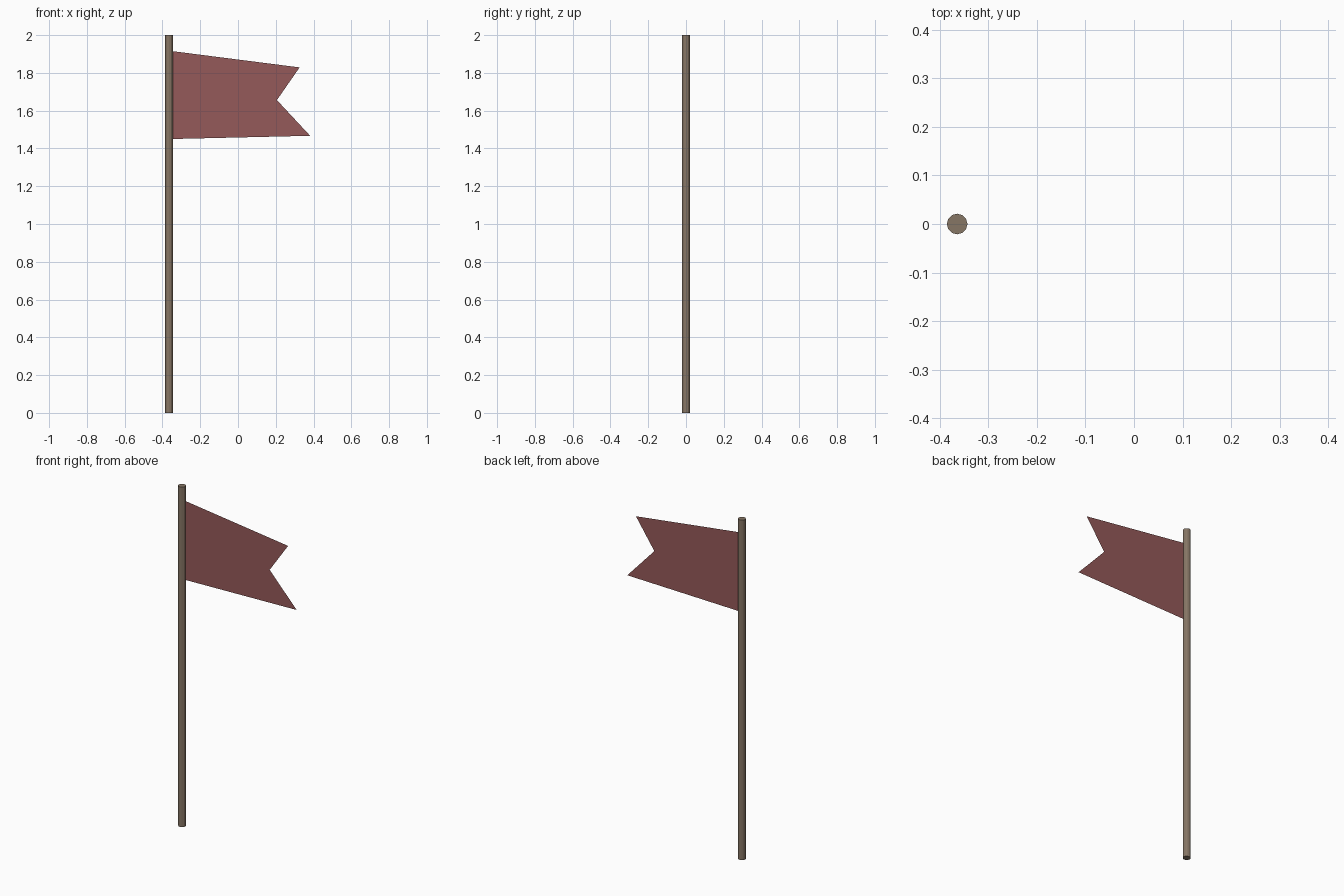
import bpy, bmesh

if "Cube" in bpy.data.objects:
    bpy.data.objects.remove(bpy.data.objects["Cube"])

POLE_X, POLE_R, HEIGHT = -0.364, 0.0212, 2.0


def paint(obj, name, color):
    mat = bpy.data.materials.new(name)
    mat.diffuse_color = color
    mat.use_nodes = True
    mat.node_tree.nodes["Principled BSDF"].inputs["Base Color"].default_value = mat.diffuse_color
    obj.data.materials.append(mat)


# Pole: slim capped cylinder
bpy.ops.mesh.primitive_cylinder_add(vertices=12, radius=POLE_R, depth=HEIGHT,
                                    location=(POLE_X, 0, HEIGHT / 2))
pole = bpy.context.object
pole.name = "pole"
paint(pole, "wood", (0.24, 0.18, 0.13, 1))

# Flag: single-sheet swallowtail pennant, hoist edge tucked against the pole
outline = [(-0.347, 1.45), (0.382, 1.467), (0.206, 1.656),
           (0.326, 1.829), (-0.347, 1.915)]
bm = bmesh.new()
bm.faces.new([bm.verts.new((x, 0, z)) for x, z in outline])
mesh = bpy.data.meshes.new("flag")
bm.to_mesh(mesh)
bm.free()
flag = bpy.data.objects.new("flag", mesh)
bpy.context.collection.objects.link(flag)
paint(flag, "red_cloth", (0.3, 0.1, 0.1, 1))
